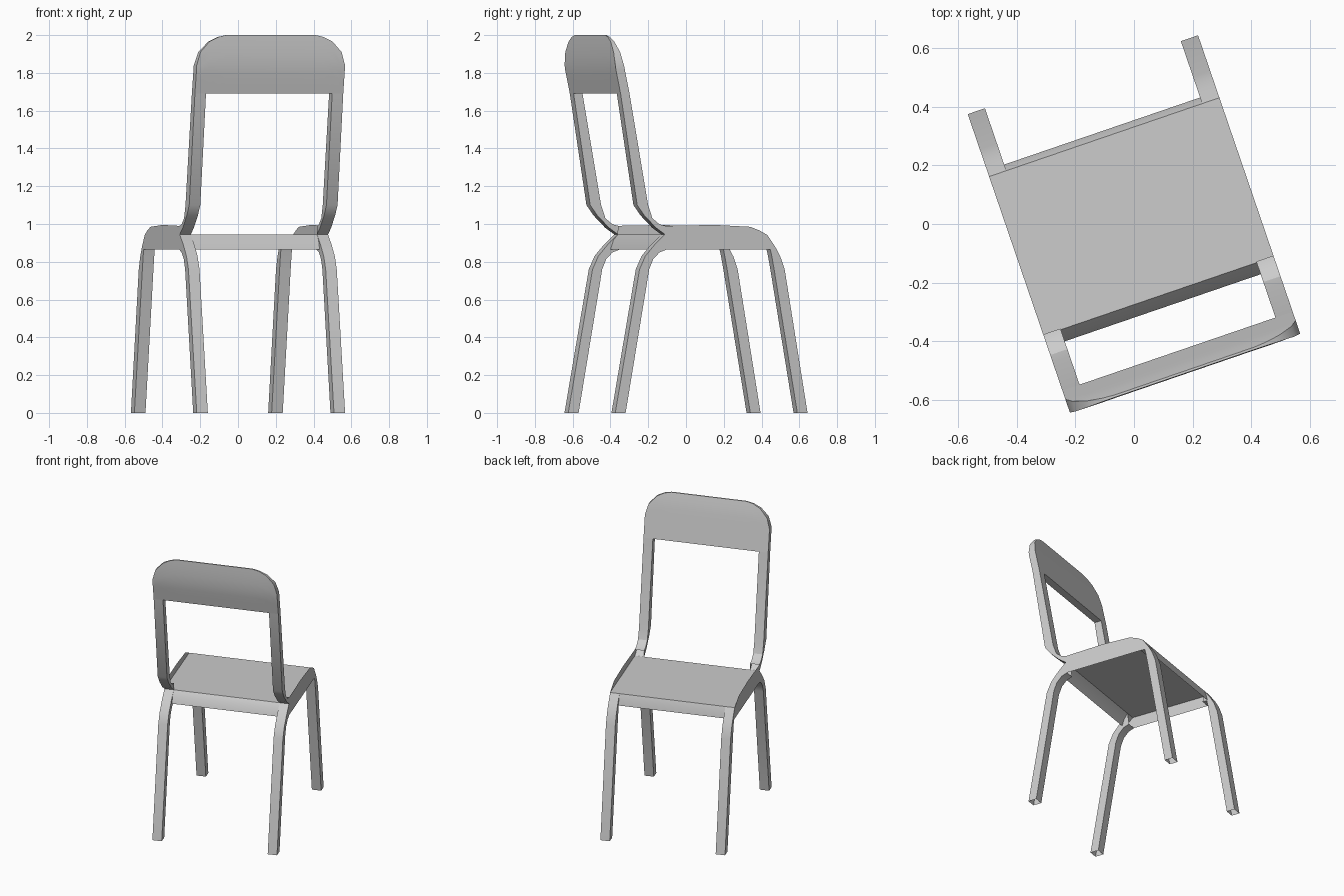
import bpy, bmesh
from math import radians

cube = bpy.data.objects.get("Cube")
if cube:
    bpy.data.objects.remove(cube, do_unlink=True)

TURN = radians(18.9)     # the chair stands turned on the floor
HALF, INNER = 0.415, 0.353

grey = bpy.data.materials.new("warm_grey")
grey.use_nodes = True
COLOUR = (0.6, 0.6, 0.6, 1)
grey.diffuse_color = COLOUR
grey.node_tree.nodes["Principled BSDF"].inputs["Base Color"].default_value = COLOUR


def finish(name, bm):
    bmesh.ops.remove_doubles(bm, verts=bm.verts, dist=0.0005)
    bmesh.ops.recalc_face_normals(bm, faces=bm.faces)
    mesh = bpy.data.meshes.new(name)
    bm.to_mesh(mesh)
    bm.free()
    mesh.materials.append(grey)
    obj = bpy.data.objects.new(name, mesh)
    obj.rotation_euler.z = TURN
    bpy.context.collection.objects.link(obj)
    bpy.ops.object.select_all(action='DESELECT')
    obj.select_set(True)
    bpy.context.view_layer.objects.active = obj
    bpy.ops.object.shade_smooth_by_angle(angle=radians(30))
    return obj


def grid(bm, rows):
    """Skin a list of equally long point rows."""
    made = [[bm.verts.new(p) for p in row] for row in rows]
    for a, b in zip(made, made[1:]):
        for i in range(len(a) - 1):
            bm.faces.new((a[i], a[i + 1], b[i + 1], b[i]))


def bar(name, outer, inner, x0, x1):
    """Hollow, open-ended bar following two side profiles."""
    bm = bmesh.new()
    grid(bm, [[(x0, *o), (x1, *o), (x1, *i), (x0, *i), (x0, *o)]
              for o, i in zip(outer, inner)])
    return finish(name, bm)


def sheet(name, profile, x0, x1):
    bm = bmesh.new()
    grid(bm, [[(x0, *p), (x1, *p)] for p in profile])
    return finish(name, bm)


# Side profiles as (depth, height)
front_outer = [(.313, .942), (.358, .878), (.385, .83), (.41, .76), (.538, 0)]
front_inner = [(.30, .865), (.33, .865), (.338, .83), (.351, .76), (.481, 0)]
back_outer = [(-.26, .945), (-.318, .89), (-.37, .83), (-.402, .76), (-.538, 0)]
back_inner = [(-.25, .865), (-.29, .85), (-.325, .815), (-.348, .76), (-.48, 0)]
rest_front = [(-.256, .99), (-.29, .998), (-.33, 1.03), (-.354, 1.1), (-.458, 1.69)]
rest_back = [(-.26, .945), (-.31, .98), (-.375, 1.045), (-.415, 1.1), (-.508, 1.69)]
rail_top = [(.313, .942), (.27, .965), (.218, .985), (.02, .995), (-.256, .99), (-.26, .945)]

# Legs, uprights and thin side rails, mirrored left and right
for side, s in (("left", 1), ("right", -1)):
    bar(side + "_front_leg", front_outer, front_inner, s * HALF, s * INNER)
    bar(side + "_back_leg", back_outer, back_inner, s * HALF, s * INNER)
    bar(side + "_upright", rest_front, rest_back, s * HALF, s * INNER)
    bm = bmesh.new()
    grid(bm, [[(s * HALF, y, z), (s * HALF, y, .865)] for y, z in rail_top])
    finish(side + "_side_rail", bm)

# Flat seat with a turned-down apron at each end
sheet("seat", [(.313, .942), (-.26, .945)], -HALF, HALF)
sheet("front_apron", [(.313, .942), (.326, .91), (.335, .868)], -INNER, INNER)
sheet("back_apron", [(-.26, .945), (-.285, .915), (-.302, .866)], -INNER, INNER)


# Backrest panel, tapering upward with rounded top corners
def along(points, z):
    for (y0, z0), (y1, z1) in zip(points, points[1:]):
        if z <= z1:
            return y0 + (y1 - y0) * (z - z0) / (z1 - z0)
    return points[-1][0]


face_front = [(-.458, 1.69), (-.487, 1.83), (-.508, 1.93), (-.53, 2.0)]
face_back = [(-.508, 1.69), (-.537, 1.83), (-.541, 1.93), (-.538, 2.0)]
half_arch = [(.25, 2.0), (.295, 1.99), (.345, 1.965), (.395, 1.91), (HALF, 1.84)]
arch = [(-x, z) for x, z in reversed(half_arch)] + half_arch
STEPS = 6

bm = bmesh.new()
sections = []
for x, top in arch:
    heights = [1.69 + (top - 1.69) * k / STEPS for k in range(STEPS + 1)]
    front = [(x, along(face_front, z), z) for z in heights]
    back = [(x, along(face_back, z), z) for z in reversed(heights)]
    sections.append(front + back + front[:1])
grid(bm, sections)
for section in (sections[0], sections[-1]):
    n = STEPS + 1
    grid(bm, [section[:n], section[n:2 * n][::-1]])
finish("backrest", bm)
